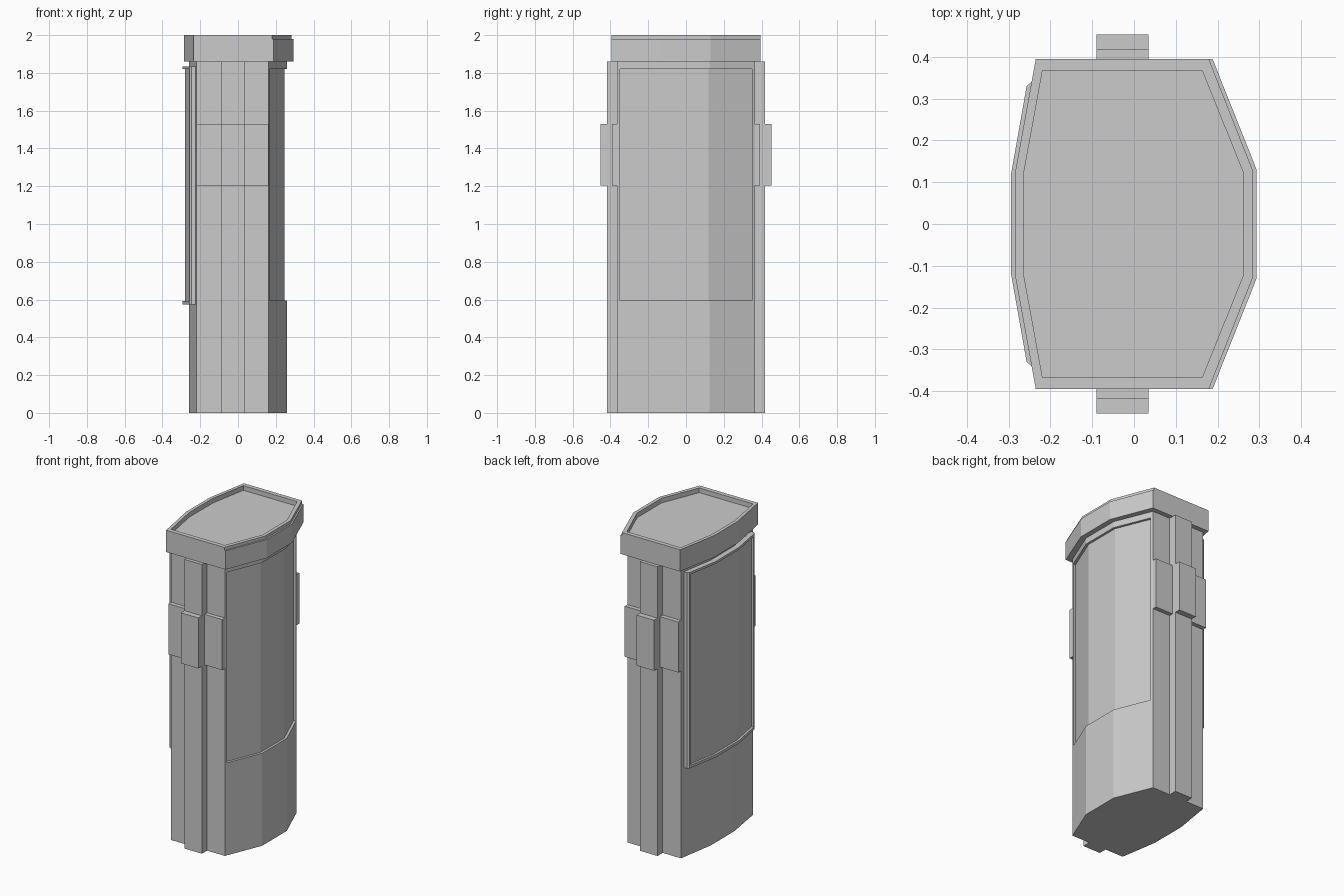
import bpy, bmesh

if "Cube" in bpy.data.objects:
    bpy.data.objects.remove(bpy.data.objects["Cube"])


def plan(xs, ys):
    """Eight-sided plan, mirrored in y: left end, left mid, right end, right mid."""
    (le, lm, re, rm), (ye, yl, yr) = xs, ys
    return [(le, -ye), (re, -ye), (rm, -yr), (rm, yr),
            (re, ye), (le, ye), (lm, yl), (lm, -yl)]


def loft(name, rings):
    """Skin (plan, z) rings bottom to top and close both ends."""
    bm = bmesh.new()
    loops = [[bm.verts.new((x, y, z)) for x, y in p] for p, z in rings]
    n = len(loops[0])
    for a, b in zip(loops, loops[1:]):
        for i in range(n):
            j = (i + 1) % n
            bm.faces.new((a[i], a[j], b[j], b[i]))
    bm.faces.new(loops[0][::-1])
    bm.faces.new(loops[-1])
    bmesh.ops.remove_doubles(bm, verts=bm.verts[:], dist=1e-5)
    bmesh.ops.recalc_face_normals(bm, faces=bm.faces[:])
    me = bpy.data.meshes.new(name)
    bm.to_mesh(me)
    bm.free()
    ob = bpy.data.objects.new(name, me)
    bpy.context.collection.objects.link(ob)
    return ob


def prism(name, p, z0, z1):
    return loft(name, [(p, z0), (p, z1)])


def box(name, x0, x1, y0, y1, z0, z1):
    return prism(name, [(x0, y0), (x1, y0), (x1, y1), (x0, y1)], z0, z1)


def cut(ob, cutter):
    m = ob.modifiers.new("recess", 'BOOLEAN')
    m.operation, m.solver, m.object = 'DIFFERENCE', 'EXACT', cutter
    bpy.context.view_layer.objects.active = ob
    bpy.ops.object.modifier_apply(modifier=m.name)
    bpy.data.objects.remove(cutter)


# Main body with the shallow recess on its right side
body = prism("body", plan((-.22, -.26, .162, .26), (.365, .12, .125)), 0, 1.86)
cut(body, prism("recess_cutter",
                [(.151, -.35), (.4, -.35), (.4, .35), (.151, .35),
                 (.245, .12), (.245, -.12)], .595, 1.82))

# Left display frame that follows the bent side, with a sunken panel
frame = prism("display_frame",
              [(-.215, -.34), (-.245, -.34), (-.257, -.33), (-.294, -.12),
               (-.294, .12), (-.257, .33), (-.245, .34), (-.215, .34),
               (-.25, .12), (-.25, -.12)], .575, 1.835)
cut(frame, prism("panel_cutter",
                 [(-.4, -.318), (-.245, -.318), (-.28, -.12),
                  (-.28, .12), (-.245, .318), (-.4, .318)], .593, 1.82))

# Cap: outer wall, ledge on the right side, rim and sunken top
outer = plan((-.235, -.285, .188, .293), (.395, .12, .131))
upper = plan((-.235, -.285, .179, .283), (.395, .12, .131))
inner = plan((-.219, -.264, .163, .261), (.367, .12, .124))
loft("cap", [(outer, 1.86), (outer, 1.98), (upper, 1.98),
             (upper, 2.0), (inner, 2.0), (inner, 1.97)])

# Rib and clamp band on the front and back faces
for side, s in (("front", -1), ("back", 1)):
    for part, x0, x1, y, z0, z1 in (("rib", -.09, .035, .417, 0, 1.86),
                                    ("band", -.22, .162, .392, 1.205, 1.53),
                                    ("band_centre", -.09, .035, .453, 1.205, 1.53)):
        a, b = sorted((s * .36, s * y))
        box(f"{side}_{part}", x0, x1, a, b, z0, z1)
